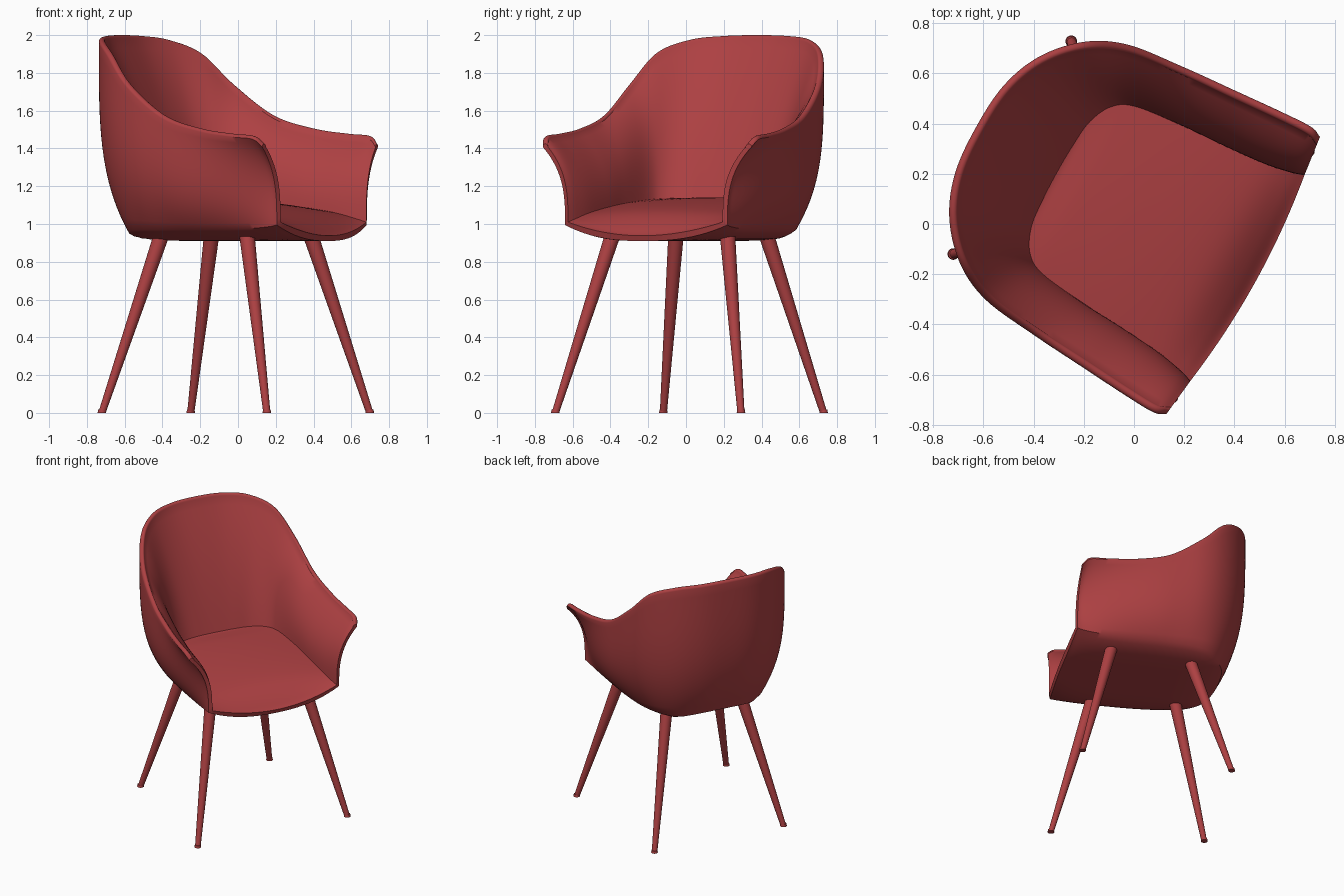
import bpy, bmesh, math
from mathutils import Vector, Matrix

if "Cube" in bpy.data.objects:
    bpy.data.objects.remove(bpy.data.objects["Cube"])

red = bpy.data.materials.new("red_upholstery")
red.diffuse_color = (0.42, 0.052, 0.055, 1)
red.use_nodes = True
red.node_tree.nodes["Principled BSDF"].inputs["Base Color"].default_value = red.diffuse_color

# Chair frame: x across, y towards the back, turned 61 degrees about z
FRAME = Matrix.Translation((0.015, 0.027, 0)) @ Matrix.Rotation(math.radians(61), 4, 'Z')

# Stations from the back centre round to the arm front: (half width, forward, height)
RIM = [(0, -.738, 2.0), (.2, -.722, 1.995), (.368, -.655, 1.975), (.505, -.53, 1.905),
       (.582, -.37, 1.74), (.611, -.14, 1.575), (.63, .1, 1.505), (.645, .3, 1.478),
       (.65, .43, 1.466), (.632, .48, 1.425)]
SEAM = [(0, -.368, 1.14), (.12, -.365, 1.14), (.24, -.352, 1.138), (.335, -.305, 1.135),
        (.382, -.22, 1.128), (.405, -.02, 1.11), (.415, .15, 1.09), (.43, .33, 1.06),
        (.45, .44, 1.03), (.468, .5, 1.01)]
BASE = [(0, -.58, .97), (.15, -.57, .97), (.295, -.525, .97), (.395, -.435, .97),
        (.445, -.3, .97), (.468, -.1, .97), (.473, .1, .97), (.477, .3, .975),
        (.483, .43, .985), (.491, .49, .995)]


def spline(pts, t):
    """Smooth curve through the stations, symmetric at the back centre."""
    p = [Vector(q) for q in pts]
    p = [Vector((-p[1].x, p[1].y, p[1].z))] + p + [2 * p[-1] - p[-2]]
    i = min(int(t), len(pts) - 2)
    f = t - i
    a, b, c, d = p[i:i + 4]
    return .5 * (2 * b + (c - a) * f + (2 * a - 5 * b + 4 * c - d) * f * f
                 + (3 * b - a - 3 * c + d) * f ** 3)


def smooth(x):
    x = max(0, min(1, x))
    return x * x * (3 - 2 * x)


def wall(low, high, bow, roll, flare, h):
    """Point on a wall: bowed at the back, flaring outwards at the arm front."""
    g = (1 - flare) * (1 - (1 - h) ** bow) + flare * h ** roll
    p = low.lerp(high, g)
    p.z = low.z + (high.z - low.z) * h
    return p


def section(t, K=12, M=16, R=7, r=.017):
    """Half cross-section: seat centre, seam, inner wall, rim, outer wall, underside."""
    rim, seam, base = (spline(s, t) for s in (RIM, SEAM, BASE))
    flare_out = smooth((t - 4.8) / 4.2)
    flare_in = .3 + .7 * smooth((t - 2) / 3.5)
    front = smooth((t - 6) / 3)
    inward = Vector((seam.x - rim.x, seam.y - rim.y, 0)).normalized()
    rim.z -= r
    pts = []
    for k in range(K + 1):
        a = k / K
        dome = 1 - a * a
        crown = .015 * smooth((t - 2) / 3) * (1 - front)
        pts.append(Vector((seam.x * a, seam.y + .035 * dome * front,
                           seam.z + dome * (crown - .072 * front ** 2))))
    for m in range(1, M + 1):
        pts.append(wall(seam, rim + inward * 2 * r, 1.1, 2.3 + .7 * front, flare_in, m / M))
    for k in range(1, R + 1):
        ang = math.pi * k / (R + 1)
        pts.append(rim + inward * r * (1 + math.cos(ang)) + Vector((0, 0, r * math.sin(ang))))
    for m in range(M, 0, -1):
        pts.append(wall(base, rim, 3.6, 3, flare_out, m / M))
    for k in range(K, -1, -1):
        a = k / K
        edge = max(a ** (5 - 2.5 * front), (max(0, -base.y) / .58) ** 5)
        pts.append(Vector((base.x * a, base.y + .035 * (1 - a * a) * front,
                           .91 + (base.z - .91) * edge)))
    return pts


def finish(name, bm, angle=38):
    bmesh.ops.recalc_face_normals(bm, faces=bm.faces)
    mesh = bpy.data.meshes.new(name)
    bm.to_mesh(mesh)
    bm.free()
    mesh.materials.append(red)
    ob = bpy.data.objects.new(name, mesh)
    bpy.context.collection.objects.link(ob)
    ob.matrix_world = FRAME
    bpy.ops.object.select_all(action='DESELECT')
    ob.select_set(True)
    bpy.context.view_layer.objects.active = ob
    bpy.ops.object.shade_smooth_by_angle(angle=math.radians(angle))
    return ob


# Seat shell: half loft, closed at the front, mirrored
bm = bmesh.new()
STEPS = 63
rows = [[bm.verts.new((p.x, -p.y, p.z)) for p in section(9 * i / STEPS)]
        for i in range(STEPS + 1)]
for a, b in zip(rows, rows[1:]):
    for k in range(len(a) - 1):
        bm.faces.new((a[k], a[k + 1], b[k + 1], b[k]))
end = rows[-1]
mid = len(end) // 2
for k in range(mid - 1):
    bm.faces.new((end[k], end[k + 1], end[-2 - k], end[-1 - k]))
bm.faces.new(end[mid - 1:mid + 2])
bmesh.ops.remove_doubles(bm, verts=bm.verts, dist=.0002)
shell = finish("seat_shell", bm)
mirror = shell.modifiers.new("mirror", 'MIRROR')
mirror.use_clip = True
mirror.merge_threshold = .0005
bpy.ops.object.modifier_move_to_index(modifier="mirror", index=0)


def tube(bm, p, q, r1, r2):
    """Tapered round bar from p to q."""
    d = q - p
    m = Matrix.Translation((p + q) / 2) @ d.to_track_quat('Z', 'Y').to_matrix().to_4x4()
    bmesh.ops.create_cone(bm, cap_ends=True, segments=24, radius1=r1, radius2=r2,
                          depth=d.length, matrix=m)


# Splayed tapered legs with small foot pads
for place, foot, top in (("front", (.562, -.469), (.347, -.229)),
                         ("back", (.485, .572), (.273, .328))):
    for side, sx in (("left", -1), ("right", 1)):
        bm = bmesh.new()
        low = Vector((sx * foot[0], foot[1], 0))
        high = Vector((sx * top[0], top[1], .945))
        tube(bm, low.lerp(high, .012), high, .019, .041)
        tube(bm, low, low + Vector((0, 0, .017)), .023, .020)
        finish(f"{place}_leg_{side}", bm)
